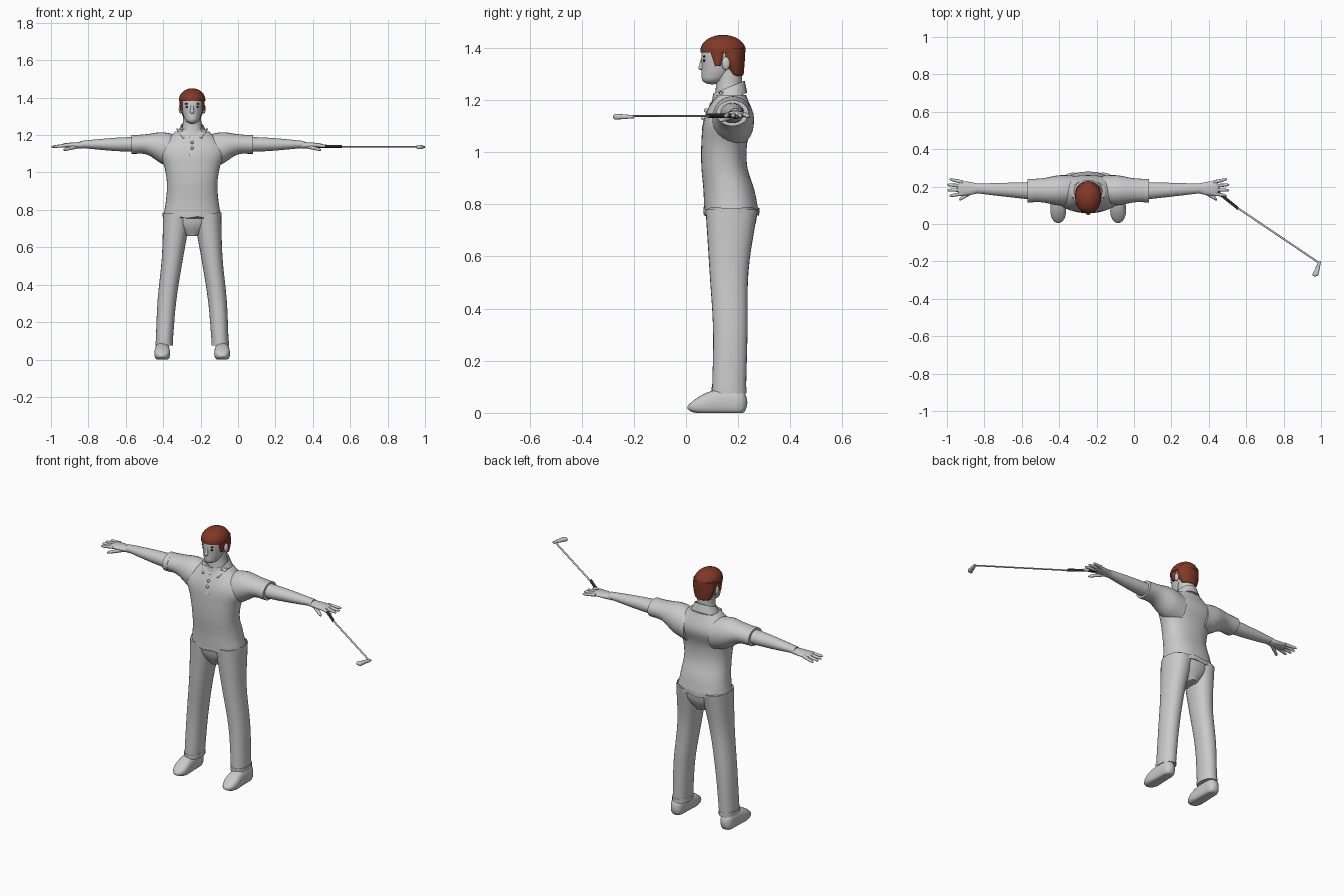
import bpy, bmesh, math
from mathutils import Vector

cube = bpy.data.objects.get("Cube")
if cube:
    bpy.data.objects.remove(cube, do_unlink=True)

BODY_X = -.245  # the figure stands to one side, balancing the outstretched club


def make_material(name, *rgb):
    material = bpy.data.materials.new(name)
    material.use_nodes = True
    colour = (*rgb, 1)
    material.diffuse_color = colour
    material.node_tree.nodes["Principled BSDF"].inputs["Base Color"].default_value = colour
    return material


GREY = make_material("plain grey", .59, .59, .59)
HAIR = make_material("auburn hair", .22, .04, .02)
DARK = make_material("dark rubber", .03, .03, .03)


def finish(name, bm, material):
    """Turn a bmesh into a smooth object that keeps its sharp edges."""
    bmesh.ops.recalc_face_normals(bm, faces=bm.faces)
    mesh = bpy.data.meshes.new(name)
    bm.to_mesh(mesh)
    bm.free()
    mesh.materials.append(material)
    mesh.shade_smooth()
    mesh.set_sharp_from_angle(angle=math.radians(50))
    part = bpy.data.objects.new(name, mesh)
    part.location.x = BODY_X
    bpy.context.collection.objects.link(part)
    return part


def thicken(part):
    part.modifiers.new("cloth thickness", "SOLIDIFY").thickness = .006


def curve(values, t):
    """Smooth curve through evenly spaced values; a lone number is constant."""
    if not isinstance(values, tuple):
        return values
    first, second, *_ = values
    *_, before, last = values
    padded = (2 * first - second, *values, 2 * last - before)
    spans = len(values) - 1
    i = min(int(t * spans), spans - 1)
    t = t * spans - i
    a, b, c, d = padded[i:i + 4]
    return b + t / 2 * (c - a + t * (2 * a - 5 * b + 4 * c - d + t * (3 * (b - c) + d - a)))


def dome(distance, reach):
    """Radius factor that rounds off an end over the given share of the length."""
    if distance >= reach:
        return 1
    return max(math.sqrt(1 - (1 - distance / reach) ** 2), .05)


def loft(name, along, x=0, y=0, z=0, rx=0, ry=0, rz=0, material=GREY, side=1, sides=24,
         steps=20, power=2, round_start=0, round_end=0, cap=True, warp=None):
    """Skin rounded sections whose centre and radii change along one axis."""
    bm = bmesh.new()
    loops = []
    across = [k for k, letter in enumerate("xyz") if letter != along]
    for step in range(steps + 1):
        t = (1 - math.cos(math.pi * step / steps)) / 2
        swell = dome(t, round_start) * dome(1 - t, round_end)
        centre = Vector([curve(value, t) for value in (x, y, z)])
        radius = Vector([curve(value, t) for value in (rx, ry, rz)]) * swell
        loop = []
        for i in range(sides):
            angle = math.tau * i / sides
            point = centre.copy()
            for k, wave in zip(across, (math.cos(angle), math.sin(angle))):
                point[k] += radius[k] * math.copysign(abs(wave) ** (2 / power), wave)
            if warp:
                warp(point)
            point.x *= side
            loop.append(bm.verts.new(point))
        loops.append(loop)
    for low, high in zip(loops, loops[1:]):
        for i in range(sides):
            bm.faces.new((low[i - 1], low[i], high[i], high[i - 1]))
    if cap:
        bm.faces.new(loops[0])
        bm.faces.new(loops[-1])
    return finish(name, bm, material)


def bead(name, along, **shape):
    """Small part rounded at both ends."""
    loft(name, along, sides=14, steps=10, round_start=.5, round_end=.5, **shape)


def ripple(point):
    if point.z < .8:
        point.z += .005 * math.sin(point.x * 60)


def dip_to_throat(point):
    point.z += (point.y - .165) * .4


def flatten_sole(point):
    point.z = max(point.z, 0)


# Shirt with a rippled hem, placket and buttons
loft("shirt_body", "z", z=(.76, 1.22), y=(.175, .165, .147, .147, .165, .17),
     rx=(.155, .14, .135, .15, .18, .09), ry=(.105, .098, .088, .088, .096, .06),
     sides=40, steps=30, power=2.3, warp=ripple)
loft("shirt_hem", "z", z=(.765, .785), y=.174, rx=.158, ry=.107,
     sides=40, steps=3, power=2.3, cap=False, warp=ripple)
loft("button_placket", "z", z=(1.09, 1.19), y=(.066, .08, .1), rx=.014, ry=.006, power=4)
for height, front in ((1.13, .068), (1.16, .078)):
    bead("shirt_button", "y", y=(front - .01, front + .01), z=height, rx=.008, rz=.008)

# Collar, higher at the nape
thicken(loft("collar", "z", z=(1.2, 1.25), y=.165, rx=(.085, .06), ry=(.07, .06),
             cap=False, warp=dip_to_throat))

# Seat joining the trouser legs
loft("trouser_seat", "z", z=(.66, .78), y=.175, rx=(.04, .12, .15), ry=(.06, .09, .1), sides=32)

for side, word in ((-1, "right"), (1, "left")):
    # Trouser leg, cuff and shoe
    loft(f"{word}_trouser_leg", "z", x=(.15, .135, .105, .08), y=(.165, .17, .165, .175),
         z=(.08, .78), rx=(.045, .05, .057, .075), ry=(.065, .066, .075, .1),
         side=side, sides=28, power=2.2)
    loft(f"{word}_trouser_cuff", "z", x=.15, y=.165, z=(.075, .1), rx=.047, ry=.067,
         side=side, steps=3, power=2.2)
    loft(f"{word}_shoe", "y", x=.16, y=(.235, .005), z=(.04, .04, .02),
         rx=(.035, .04, .045), rz=(.05, .05, .025), side=side, power=2.5,
         round_start=.15, round_end=.3, warp=flatten_sole)

    # Short sleeve with a cuff, then the bare arm and palm
    loft(f"{word}_sleeve", "x", x=(.08, .32), y=.18, z=(1.11, 1.13, 1.15, 1.15),
         ry=(.08, .08, .065, .06), rz=(.09, .085, .055, .048), side=side)
    loft(f"{word}_sleeve_cuff", "x", x=(.295, .325), y=.178, z=1.15, ry=.062, rz=.05,
         side=side, steps=3)
    loft(f"{word}_arm", "x", x=(.3, .6), y=(.177, .19), z=1.15,
         ry=(.047, .04, .033, .025), rz=(.04, .036, .028, .018), side=side)
    loft(f"{word}_palm", "x", x=(.58, .7), y=.19, z=1.145,
         ry=(.024, .036, .04), rz=(.018, .015, .01), side=side, round_end=.2)

    # Fingers fan out from the knuckles, the thumb points forward and down
    for i, finger in enumerate(("index", "middle", "ring", "little")):
        tip = .761 - .012 * abs(i - 1.5)
        loft(f"{word}_{finger}_finger", "x", x=(.67, tip), y=(.163 + .02 * i, .15 + .03 * i),
             z=(1.145, 1.137), ry=(.011, .007), rz=(.01, .007),
             side=side, sides=10, steps=8, round_end=.2)
    loft(f"{word}_thumb", "x", x=(.61, .69), y=(.18, .13), z=(1.14, 1.12),
         ry=(.014, .01), rz=(.012, .008), side=side, sides=10, steps=8, round_end=.2)

    # Collar wing folded over the shirt
    bm = bmesh.new()
    corners = ((.085, .14, 1.235), (.05, .09, 1.185), (.012, .108, 1.19), (.045, .125, 1.23))
    bm.faces.new([bm.verts.new((side * x, y, z)) for x, y, z in corners])
    thicken(finish(f"{word}_collar_wing", bm, GREY))

    # Ear, eye, brow and sideburn
    bead(f"{word}_ear", "z", x=.062, y=.153, z=(1.315, 1.365), rx=.01, ry=.016, side=side)
    bead(f"{word}_eye", "z", x=.024, y=.07, z=(1.345, 1.357), rx=.012, ry=.005,
         material=DARK, side=side)
    bead(f"{word}_brow", "z", x=.026, y=.07, z=(1.363, 1.371), rx=.014, ry=.005,
         material=DARK, side=side)
    loft(f"{word}_sideburn", "z", x=.055, y=.122, z=(1.33, 1.39), rx=.01, ry=(.01, .03),
         material=HAIR, side=side, sides=14)

# Neck, head and face
loft("neck", "z", y=.165, z=(1.19, 1.33), rx=(.065, .05, .047), ry=(.057, .05, .05))
loft("head", "z", y=(.1, .13, .14, .14), z=(1.26, 1.44), rx=(.03, .052, .06, .05),
     ry=(.04, .07, .08, .06), sides=28, round_start=.12, round_end=.3)
loft("nose", "z", y=(.057, .064), z=(1.315, 1.362), rx=(.012, .006), ry=(.012, .006),
     sides=14, round_start=.2)
bead("lips", "z", y=.068, z=(1.283, 1.3), rx=.018, ry=.006)

# Hair: domed crown with a fringe, and the back of the head
loft("hair_crown", "z", y=.142, z=(1.382, 1.45), rx=.07, ry=.087,
     material=HAIR, sides=28, round_end=.9)
loft("hair_back", "z", y=(.195, .18, .172), z=(1.288, 1.4), rx=(.045, .065, .067),
     ry=(.025, .045, .056), material=HAIR, sides=28, round_start=.1)

# Golf club held level: grip under the left hand, thin shaft, iron head
loft("club_grip", "x", x=(.655, .8), y=(.2, .084), z=1.14, ry=.01, rz=.008,
     material=DARK, sides=12, steps=2)
loft("club_shaft", "x", x=(.79, 1.235), y=(.092, -.208), z=1.138, ry=.006, rz=.004,
     sides=12, steps=2)
loft("club_head", "y", x=(1.212, 1.238), y=(-.28, -.2), z=1.136, rx=(.018, .007),
     rz=(.012, .006), sides=16, power=3, round_start=.15)
